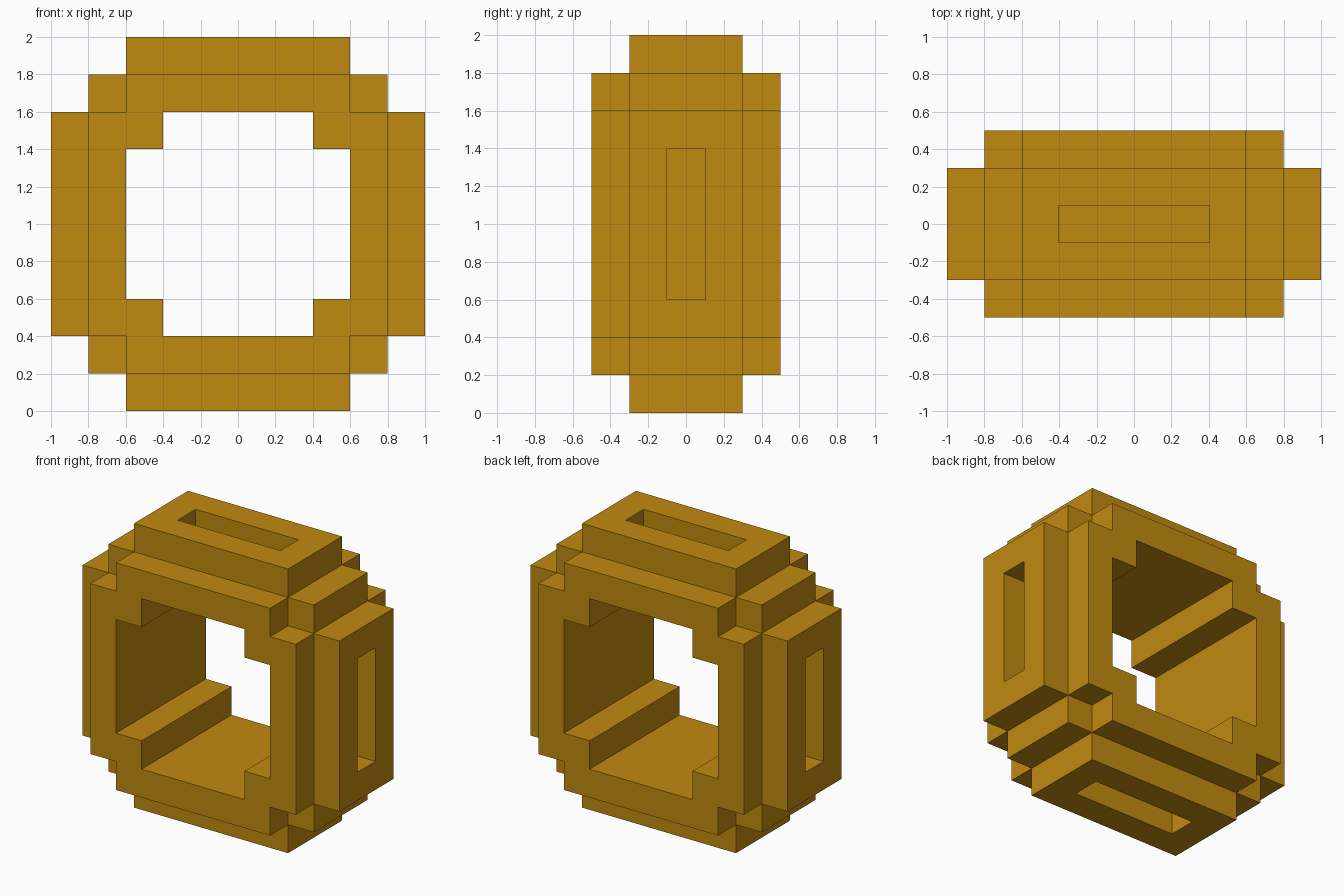
import bpy
import bmesh
from math import pi
from mathutils import Matrix, Vector

if "Cube" in bpy.data.objects:
    bpy.data.objects.remove(bpy.data.objects["Cube"], do_unlink=True)

COLOUR = (0.53, 0.255, 0.005, 1.0)
gold = bpy.data.materials.new("golden_ochre")
gold.use_nodes = True
gold.diffuse_color = COLOUR
gold.node_tree.nodes["Principled BSDF"].inputs["Base Color"].default_value = COLOUR

CENTRE = Matrix.Translation((0, 0, 1))


def quarter_turn(k):
    return Matrix.Rotation(k * pi / 2, 4, 'Y')


def finish(name, bm, matrix):
    bmesh.ops.recalc_face_normals(bm, faces=bm.faces)
    mesh = bpy.data.meshes.new(name)
    bm.to_mesh(mesh)
    bm.free()
    mesh.materials.append(gold)
    obj = bpy.data.objects.new(name, mesh)
    obj.matrix_world = matrix
    bpy.context.collection.objects.link(obj)
    return obj


def bridge(bm, loops):
    """Join consecutive vertex loops with quads."""
    for a, b in zip(loops, loops[1:]):
        for i in range(len(a)):
            j = (i + 1) % len(a)
            bm.faces.new((a[i], a[j], b[j], b[i]))


# Stepped tunnel frame: one corner of each outline, turned four times
def stepped_loop(bm, corner, y):
    return [bm.verts.new(quarter_turn(k) @ Vector((x, y, z)))
            for k in range(4) for x, z in corner]


outer = [(0.6, 0.8), (0.6, 0.6), (0.8, 0.6)]
inner = [(0.4, 0.6), (0.4, 0.4), (0.6, 0.4)]
bm = bmesh.new()
loops = [stepped_loop(bm, outer, -0.5), stepped_loop(bm, outer, 0.5),
         stepped_loop(bm, inner, 0.5), stepped_loop(bm, inner, -0.5)]
bridge(bm, loops + loops[:1])
finish("tunnel_frame", bm, CENTRE)


# Slotted plate: the frame behind it closes the slot
def rectangle(bm, x, y, z):
    return [bm.verts.new((sx * x, sy * y, z))
            for sx, sy in ((-1, -1), (1, -1), (1, 1), (-1, 1))]


for k, side in enumerate(("top", "left", "bottom", "right")):
    bm = bmesh.new()
    bridge(bm, [rectangle(bm, 0.6, 0.3, 0.8), rectangle(bm, 0.6, 0.3, 1.0),
                rectangle(bm, 0.4, 0.1, 1.0), rectangle(bm, 0.4, 0.1, 0.8)])
    finish(side + "_slotted_plate", bm, CENTRE @ quarter_turn(k))

# Short bars filling the notched corners
for k, corner in enumerate(("top_left", "bottom_left", "bottom_right", "top_right")):
    bm = bmesh.new()
    bmesh.ops.create_cube(bm, size=1, matrix=Matrix.Translation((0.7, 0, 0.7))
                          @ Matrix.Diagonal((0.2, 0.6, 0.2, 1)))
    finish(corner + "_corner_bar", bm, CENTRE @ quarter_turn(k))
